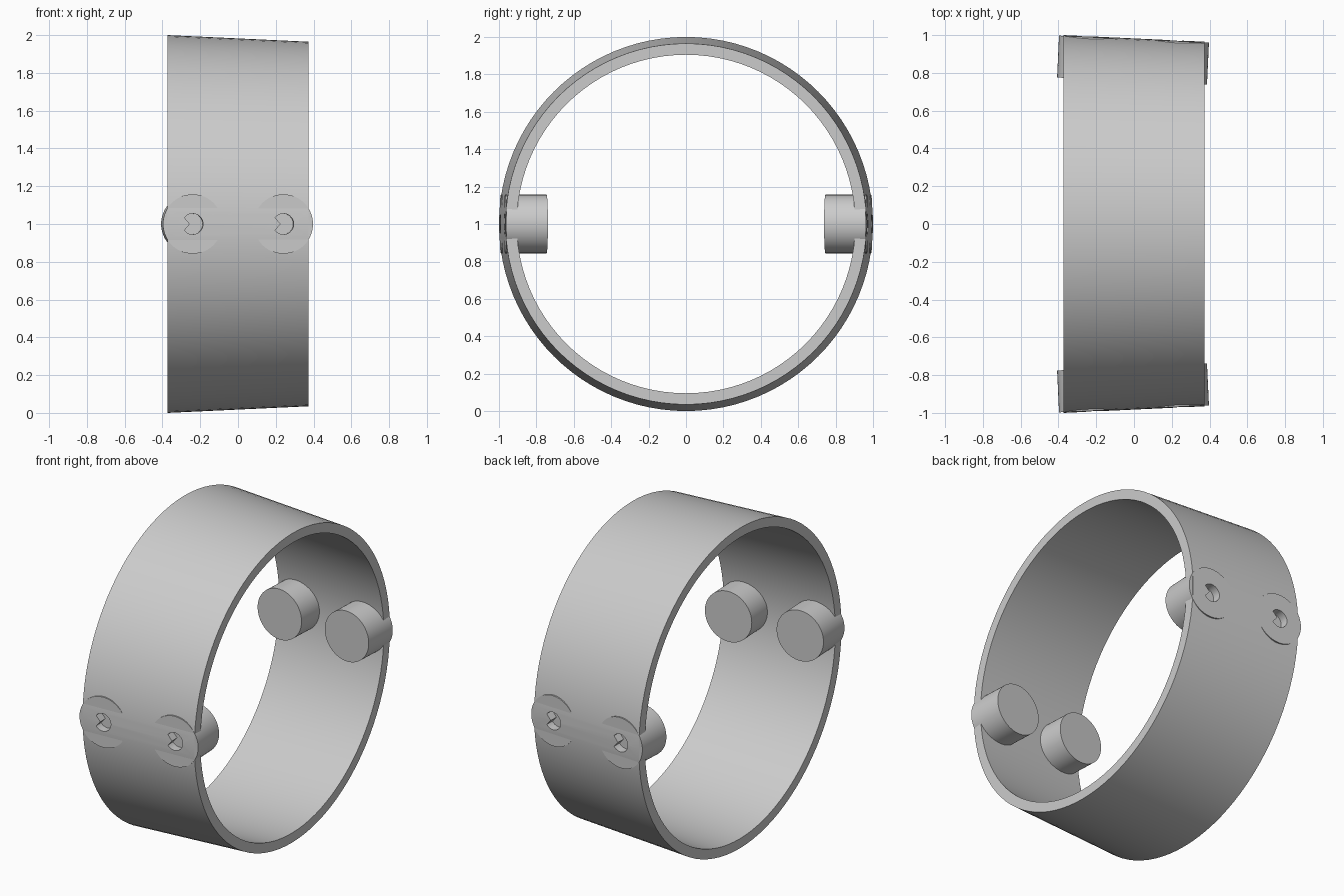
import bpy, bmesh, math
from mathutils import Matrix, Vector

if "Cube" in bpy.data.objects:
    bpy.data.objects.remove(bpy.data.objects["Cube"])

GREY = (0.6, 0.6, 0.6, 1)
grey = bpy.data.materials.new("plain_grey")
grey.use_nodes = True
grey.diffuse_color = GREY
grey.node_tree.nodes["Principled BSDF"].inputs["Base Color"].default_value = GREY

HALF = 0.374          # half the band's width
WIDE, NARROW = 1.0, 0.965
WALL = 0.06
SLOPE = (WIDE - NARROW) / (2 * HALF)
PEG_X, PEG_R, PEG_LEN = 0.24, 0.157, 0.222


def make(name, bm):
    bmesh.ops.recalc_face_normals(bm, faces=bm.faces)
    mesh = bpy.data.meshes.new(name)
    bm.to_mesh(mesh)
    bm.free()
    mesh.materials.append(grey)
    obj = bpy.data.objects.new(name, mesh)
    bpy.context.collection.objects.link(obj)
    return obj


def activate(obj):
    bpy.ops.object.select_all(action='DESELECT')
    obj.select_set(True)
    bpy.context.view_layer.objects.active = obj


def cut(obj, cutter):
    mod = obj.modifiers.new("socket", 'BOOLEAN')
    mod.operation = 'DIFFERENCE'
    mod.solver = 'EXACT'
    mod.object = cutter
    activate(obj)
    bpy.ops.object.modifier_apply(modifier=mod.name)


def prism(name, outline, near, far, place):
    """Extrude an x-z outline along y, then place it."""
    bm = bmesh.new()
    face = bm.faces.new([bm.verts.new((x, near, z)) for x, z in outline])
    ext = bmesh.ops.extrude_face_region(bm, geom=[face])
    moved = [v for v in ext["geom"] if isinstance(v, bmesh.types.BMVert)]
    bmesh.ops.translate(bm, verts=moved, vec=(0, far - near, 0))
    bm.transform(place)
    return make(name, bm)


def arc(radius, start, end, count, closed=False):
    steps = count if closed else count - 1
    angles = [math.radians(start + (end - start) * i / steps) for i in range(count)]
    return [(radius * math.cos(a), radius * math.sin(a)) for a in angles]


# Tapered band, spun around the x axis
bm = bmesh.new()
profile = [(-HALF, WIDE), (HALF, NARROW), (HALF, NARROW - WALL), (-HALF, WIDE - WALL)]
verts = [bm.verts.new((x, 0, r)) for x, r in profile]
edges = [bm.edges.new((verts[i], verts[i - 1])) for i in range(4)]
bmesh.ops.spin(bm, geom=verts + edges, axis=(1, 0, 0), cent=(0, 0, 0),
               angle=math.tau, steps=96)
bmesh.ops.remove_doubles(bm, verts=bm.verts, dist=0.0001)
bm.transform(Matrix.Translation((0, 0, 1)))
band = make("tapered_band", bm)

# Four pegs square to the tapered wall, each with a notched round socket
circle = arc(PEG_R, 0, 360, 64, closed=True)
socket = arc(0.055, -143, 143, 28) + [(-0.015, 0)]
parts = [band]
for side, turn in (("front", 0), ("back", math.pi)):
    for hand, x in (("right", -PEG_X), ("left", PEG_X)):
        radius = (WIDE + NARROW) / 2 - SLOPE * x - 0.004
        facing = 1 if turn == 0 else -1
        place = (Matrix.Translation(Vector((x, -facing * radius, 1)))
                 @ Matrix.Rotation(turn, 4, 'Z')
                 @ Matrix.Rotation(facing * math.atan(SLOPE), 4, 'Z'))
        peg = prism(f"{side}_{hand}_peg", circle, 0, PEG_LEN, place)
        cutter = prism("socket_cutter", socket, -0.05, 0.05, place)
        cut(peg, cutter)
        cut(band, cutter)
        bpy.data.objects.remove(cutter)
        parts.append(peg)

# Smooth round walls with crisp rims
for obj in parts:
    activate(obj)
    bpy.ops.object.shade_smooth_by_angle(angle=math.radians(30))
